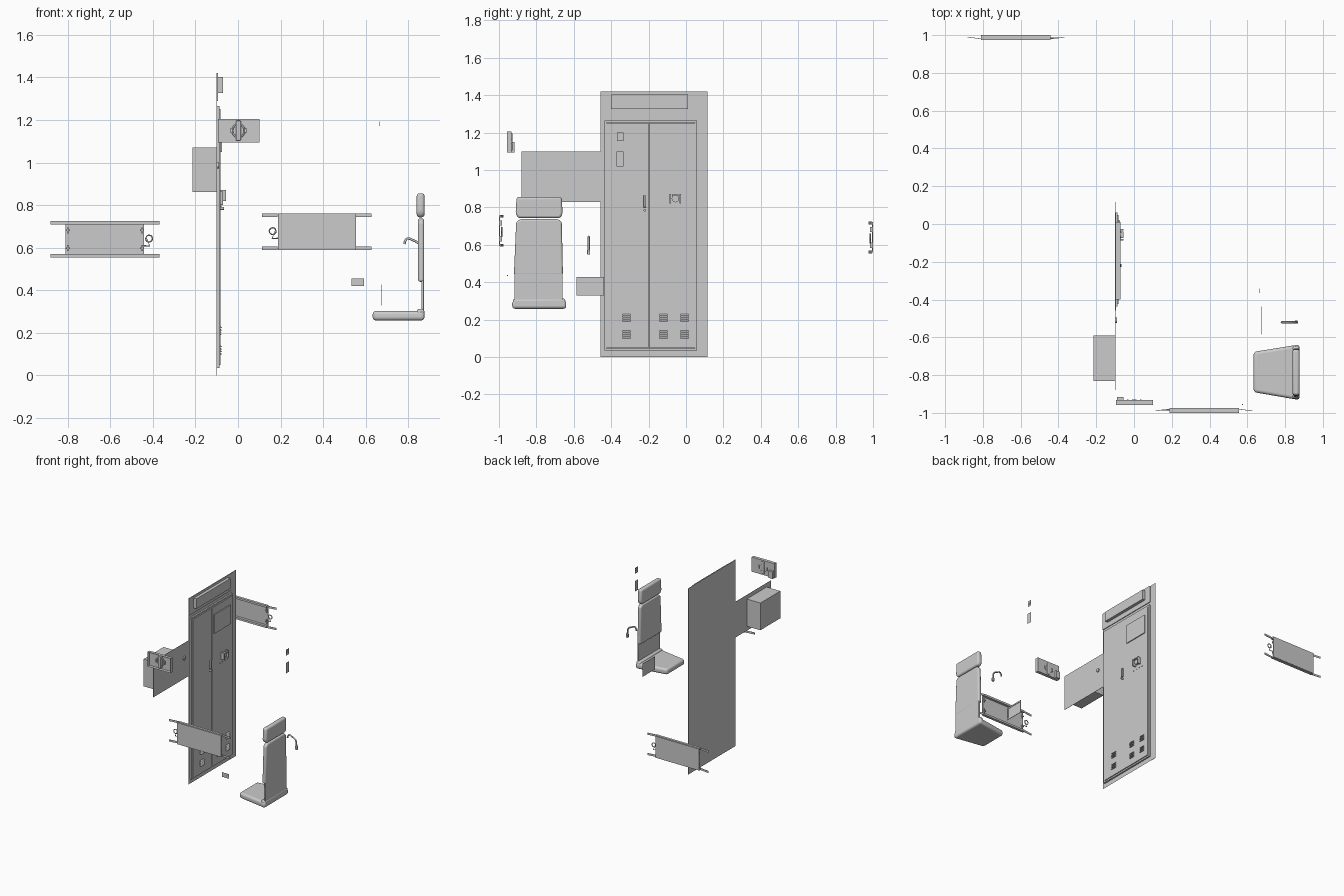
import bpy, bmesh
from math import cos, sin, pi
from mathutils import Vector

if "Cube" in bpy.data.objects:
    bpy.data.objects.remove(bpy.data.objects["Cube"])


def add(name, bm):
    bmesh.ops.recalc_face_normals(bm, faces=bm.faces[:])
    me = bpy.data.meshes.new(name)
    bm.to_mesh(me)
    bm.free()
    ob = bpy.data.objects.new(name, me)
    bpy.context.collection.objects.link(ob)
    return ob


def smooth(ob):
    bpy.ops.object.select_all(action='DESELECT')
    ob.select_set(True)
    bpy.context.view_layer.objects.active = ob
    bpy.ops.object.shade_smooth_by_angle()


def prism(name, pts, axis, a, b, bevel=0, segs=3, open_at=None):
    """Outline extruded along an axis; a == b gives a single sheet."""
    def put(p, d):
        return {'x': (d, p[0], p[1]), 'y': (p[0], d, p[1]), 'z': (p[0], p[1], d)}[axis]
    bm = bmesh.new()
    lo = [bm.verts.new(put(p, a)) for p in pts]
    if a == b:
        bm.faces.new(lo)
    else:
        hi = [bm.verts.new(put(p, b)) for p in pts]
        n = len(pts)
        for i in range(n):
            j = (i + 1) % n
            bm.faces.new((lo[i], lo[j], hi[j], hi[i]))
        bm.faces.new(hi)
        if open_at is None:
            bm.faces.new(lo)
    ob = add(name, bm)
    if bevel:
        m = ob.modifiers.new("bevel", 'BEVEL')
        m.width, m.segments = bevel, segs
        smooth(ob)
    return ob


def rect(u0, u1, v0, v1):
    return [(u0, v0), (u1, v0), (u1, v1), (u0, v1)]


def circle(u, v, r, n=12):
    return [(u + r * cos(2 * pi * i / n), v + r * sin(2 * pi * i / n)) for i in range(n)]


def box(name, x0, x1, y0, y1, z0, z1, bevel=0):
    return prism(name, rect(x0, x1, y0, y1), 'z', z0, z1, bevel)


def frame(name, axis, d0, d1, u0, u1, v0, v1, t):
    """Four bars around a rectangle."""
    for i, r in enumerate((rect(u0, u1, v0, v0 + t), rect(u0, u1, v1 - t, v1),
                           rect(u0, u0 + t, v0 + t, v1 - t), rect(u1 - t, u1, v0 + t, v1 - t))):
        prism(f"{name}_{i}", r, axis, d0, d1)


def tube(name, pts, r, cyclic=False):
    cu = bpy.data.curves.new(name, 'CURVE')
    cu.dimensions = '3D'
    cu.bevel_depth, cu.bevel_resolution, cu.use_fill_caps = r, 2, True
    sp = cu.splines.new('POLY')
    sp.points.add(len(pts) - 1)
    for p, c in zip(sp.points, pts):
        p.co = (*c, 1)
    sp.use_cyclic_u = cyclic
    ob = bpy.data.objects.new(name, cu)
    bpy.context.collection.objects.link(ob)
    return ob


# Cabinet wall: thin backing sheet, header box, door frame and two doors
prism("cabinet_sheet", rect(-0.457, 0.062, 0, 1.42), 'x', -0.1, -0.1)
prism("cabinet_side_strip", rect(0.062, 0.116, 0, 1.42), 'x', -0.101, -0.099)
prism("header_panel", rect(-0.457, 0.062, 1.29, 1.42), 'x', -0.1, -0.094)
prism("header_display", rect(-0.4, 0.01, 1.327, 1.403), 'x', -0.094, -0.071)
frame("door_frame", 'x', -0.1, -0.088, -0.437, 0.06, 0.035, 1.265, 0.011)
prism("left_door", rect(-0.424, -0.2, 0.048, 1.252), 'x', -0.1, -0.083)
prism("right_door", rect(-0.195, 0.047, 0.048, 1.252), 'x', -0.1, -0.083)

# Door fittings
prism("door_screen", rect(-0.175, 0.022, 1.05, 1.195), 'x', -0.083, -0.076)
prism("door_pull", rect(-0.227, -0.213, 0.8, 0.865), 'x', -0.083, -0.07, 0.003)
prism("door_lock", circle(-0.22, 0.785, 0.007), 'x', -0.083, -0.066)
prism("latch_base", circle(-0.057, 0.847, 0.02), 'x', -0.083, -0.068)
prism("latch_bar", rect(-0.075, -0.039, 0.862, 0.87), 'x', -0.068, -0.056)
for s in (-1, 1):
    y = -0.057 + s * 0.026
    prism(f"latch_post_{s}", rect(y - 0.004, y + 0.004, 0.82, 0.872), 'x', -0.083, -0.056)
for i in range(4):
    prism(f"door_stud_{i}", circle(-0.1 + 0.03 * i, 0.795, 0.003, 6), 'x', -0.083, -0.078)

# Louvred vents
for y in (-0.318, -0.12, -0.008):
    for z in (0.21, 0.12):
        for k in range(4):
            zz = z - 0.021 + 0.0115 * k
            prism("vent_louver", [(-0.083, zz), (-0.075, zz), (-0.083, zz + 0.008)],
                  'y', y - 0.021, y + 0.021)

# Wall compartment with cover plate and knob
prism("compartment_plate", rect(-0.88, -0.457, 0.828, 1.1), 'x', -0.1, -0.098)
box("compartment_box", -0.215, -0.1, -0.83, -0.59, 0.862, 1.07)
prism("compartment_knob", circle(-0.51, 0.986, 0.014, 16), 'x', -0.098, -0.09)

# Small floating wall plates
prism("framed_plate", rect(-0.585, -0.438, 0.328, 0.427), 'x', 0.672, 0.672)
frame("framed_plate_rim", 'x', 0.672, 0.675, -0.585, -0.438, 0.328, 0.427, 0.011)
prism("upper_label", rect(-0.369, -0.334, 1.155, 1.2), 'x', 0.665, 0.665)
prism("upper_label_badge", circle(-0.353, 1.182, 0.011), 'x', 0.664, 0.667)
prism("lower_label", rect(-0.371, -0.334, 1.02, 1.1), 'x', 0.665, 0.665)
prism("small_plate", rect(0.533, 0.593, 0.42, 0.455), 'y', -0.955, -0.955)
prism("small_plate_stud", circle(0.574, 0.437, 0.003, 8), 'y', -0.958, -0.952)

# Emergency lever box, open at the rear
prism("lever_box", rect(-0.094, 0.1, 1.095, 1.206), 'y', -0.957, -0.933, open_at='rear')
box("lever_side_box", -0.09, -0.055, -0.933, -0.916, 1.095, 1.15)
tube("lever_ring", [(0.002 + 0.029 * cos(i * pi / 8), -0.936, 1.15 + 0.031 * sin(i * pi / 8))
                    for i in range(16)], 0.004, True)
box("lever_bar", -0.01, 0.014, -0.955, -0.928, 1.103, 1.197, 0.005)
for s in (-1, 1):
    x = 0.002 + s * 0.034
    box(f"lever_ear_{s}", x - 0.004, x + 0.004, -0.945, -0.928, 1.138, 1.162)


# Folded wall bench: s = 1 on the +y wall, s = -1 turned half round
def bench(name, cx, cz, s):
    def X(u): return cx + s * u

    def block(part, u0, u1, v0, v1, w0, w1):
        xs, ys = sorted((X(u0), X(u1))), sorted((s * v0, s * v1))
        box(f"{name}_{part}", *xs, *ys, cz + w0, cz + w1)

    block("board", -0.185, 0.183, 0.994, 1.0, -0.082, 0.082)
    for e in (-1, 1):
        z0, z1 = sorted((e * 0.07, e * 0.085))
        block(f"rail_{e}", -0.185, 0.183, 0.975, 0.994, z0, z1)
        for side in (-1, 1):
            a, b = X(side * 0.184), X(side * 0.257)
            ya, yb = s * 0.979, s * 0.988
            pts = [(a, ya), (b, yb), (b, yb + s * 0.003), (a, ya + s * 0.003)]
            prism(f"{name}_strap", pts, 'z', cz + z0, cz + z1)
            u0, u1 = sorted((side * 0.165, side * 0.183))
            block(f"clip_{e}_{side}", u0, u1, 0.983, 0.99, e * 0.042 - 0.004, e * 0.042 + 0.004)
            u0, u1 = sorted((side * 0.172, side * 0.178))
            block(f"clip_stem_{e}_{side}", u0, u1, 0.985, 0.994, e * 0.042 - 0.014, e * 0.042 + 0.014)
    hook = [(X(0.207 + 0.016 * cos(t * pi / 6)), s * 0.985, cz + 0.003 + 0.016 * sin(t * pi / 6))
            for t in range(-7, 6)]
    tube(f"{name}_hook", [(X(0.18), s * 0.985, cz - 0.03), (X(0.21), s * 0.985, cz - 0.032)] + hook, 0.003)


bench("rear_bench", -0.625, 0.64, 1)
bench("front_bench", 0.37, 0.675, -1)

# Folding seat: tapered base, backrest and headrest cushions
prism("seat_cushion", [(0.633, -0.89), (0.876, -0.932), (0.876, -0.638), (0.633, -0.677)],
      'z', 0.258, 0.303, 0.016, 4)
box("seat_rear_roll", 0.84, 0.876, -0.925, -0.645, 0.27, 0.313, 0.012)
prism("seat_support", rect(-0.917, -0.659, 0.29, 0.45), 'x', 0.862, 0.874, 0.003)
prism("seat_back", [(-0.92, 0.44), (-0.658, 0.44), (-0.664, 0.72), (-0.685, 0.738),
                    (-0.887, 0.738), (-0.908, 0.72)], 'x', 0.846, 0.875, 0.01, 4)
prism("headrest", [(-0.897, 0.743), (-0.672, 0.743), (-0.66, 0.765), (-0.664, 0.856),
                   (-0.906, 0.856), (-0.911, 0.765)], 'x', 0.84, 0.876, 0.013, 4)

# Curved grab hook beside the seat
tube("grab_hook", [(0.782, -0.52, 0.617), (0.785, -0.52, 0.63), (0.792, -0.52, 0.642),
                   (0.803, -0.52, 0.644), (0.835, -0.52, 0.63), (0.849, -0.52, 0.62),
                   (0.857, -0.52, 0.605), (0.859, -0.52, 0.555)], 0.0055)
box("grab_hook_foot", 0.85, 0.868, -0.528, -0.512, 0.548, 0.575, 0.003)
